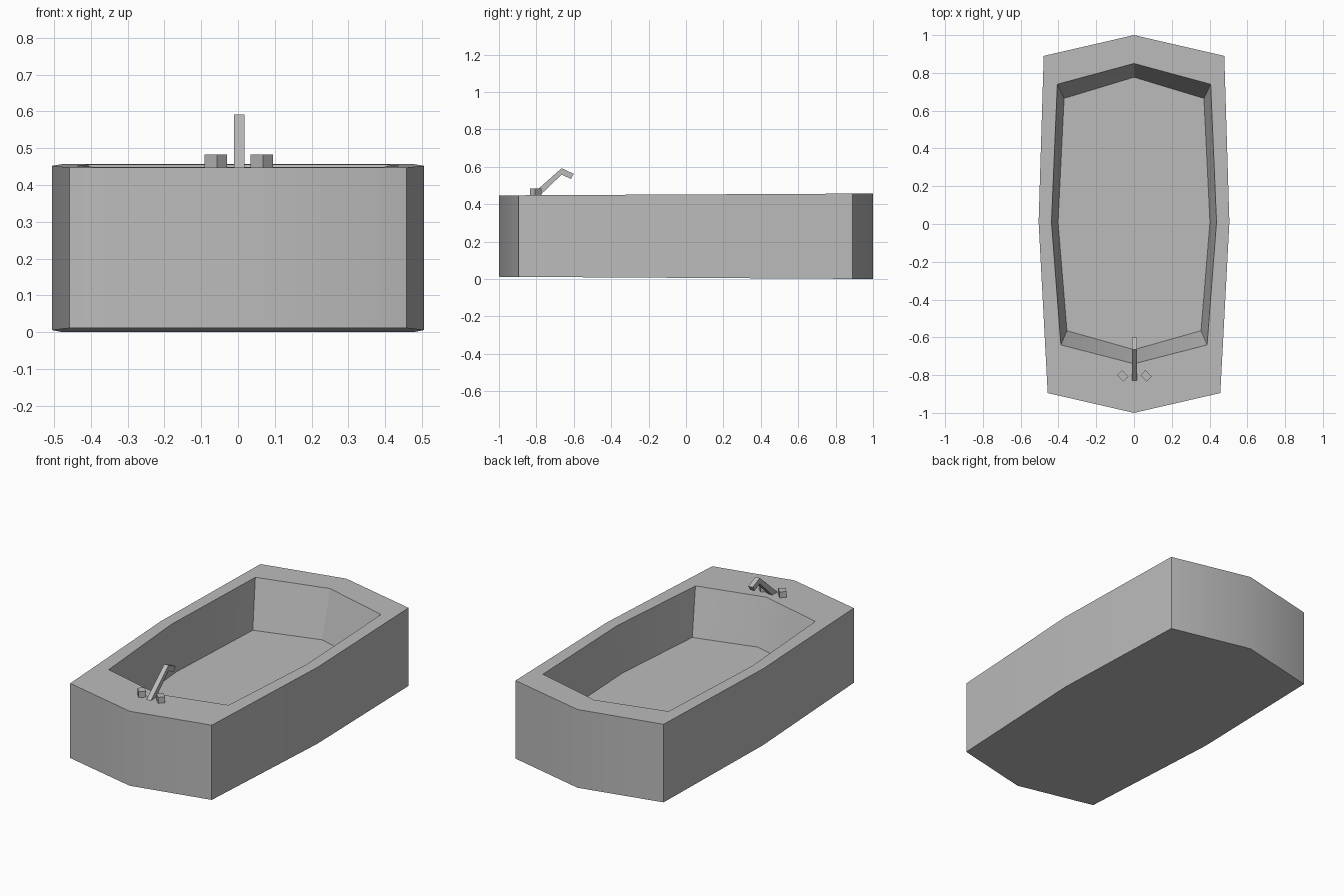
import bpy, bmesh, math

cube = bpy.data.objects.get("Cube")
if cube:
    bpy.data.objects.remove(cube, do_unlink=True)

grey = bpy.data.materials.new("plain grey")
grey.use_nodes = True
colour = (0.5, 0.5, 0.5, 1)
grey.diffuse_color = colour
grey.node_tree.nodes["Principled BSDF"].inputs["Base Color"].default_value = colour


def finish(name, bm, smooth=False):
    bmesh.ops.recalc_face_normals(bm, faces=bm.faces)
    mesh = bpy.data.meshes.new(name)
    bm.to_mesh(mesh)
    bm.free()
    mesh.materials.append(grey)
    ob = bpy.data.objects.new(name, mesh)
    bpy.context.collection.objects.link(ob)
    if smooth:
        bpy.ops.object.select_all(action='DESELECT')
        ob.select_set(True)
        bpy.context.view_layer.objects.active = ob
        bpy.ops.object.shade_smooth_by_angle(angle=math.radians(30))
    return ob


def ring(bm, half, height):
    """Closed loop from the left half outline, mirrored; height depends on y."""
    right = [(-x, y) for x, y in reversed(half[1:-1])]
    return [bm.verts.new((x, y, height(y))) for x, y in half + right]


# Tub: four rings, from underside up the outside and down into the basin
outer = [(0, 1), (0.478, 0.89), (0.505, 0.01), (0.457, -0.895), (0, -1)]
rim = [(0, 0.85), (0.406, 0.74), (0.437, 0.01), (0.387, -0.64), (0, -0.74)]
floor = [(0, 0.777), (0.37, 0.665), (0.402, 0.01), (0.355, -0.565), (0, -0.665)]


def top(y):
    return 0.452 + 0.005 * y


bm = bmesh.new()
rings = [ring(bm, outer, lambda y: 0.006 - 0.006 * y),
         ring(bm, outer, top),
         ring(bm, rim, top),
         ring(bm, floor, lambda y: 0.185)]
n = len(rings[0])
for a, b in zip(rings, rings[1:]):
    for i in range(n):
        j = (i + 1) % n
        bm.faces.new((a[i], a[j], b[j], b[i]))
bm.faces.new(rings[0])
bm.faces.new(rings[-1])
finish("bathtub", bm, smooth=True)

# Spout: bent side profile extruded across x
profile = [(-0.83, 0.446), (-0.665, 0.592), (-0.6, 0.562),
           (-0.615, 0.535), (-0.665, 0.558), (-0.782, 0.446)]
bm = bmesh.new()
face = bm.faces.new([bm.verts.new((-0.011, y, z)) for y, z in profile])
moved = bmesh.ops.extrude_face_region(bm, geom=[face])["geom"]
bmesh.ops.translate(bm, vec=(0.028, 0, 0),
                    verts=[v for v in moved if isinstance(v, bmesh.types.BMVert)])
finish("spout", bm)

# Tap handles: small turned blocks beside the spout
for name, x, turn in (("right_tap", -0.06, -46), ("left_tap", 0.064, -44)):
    bm = bmesh.new()
    bmesh.ops.create_cube(bm, size=1)
    for v in bm.verts:
        v.co.x *= 0.048
        v.co.y *= 0.038
        v.co.z *= 0.035
    ob = finish(name, bm)
    ob.location = (x, -0.804, 0.465)
    ob.rotation_euler.z = math.radians(turn)
